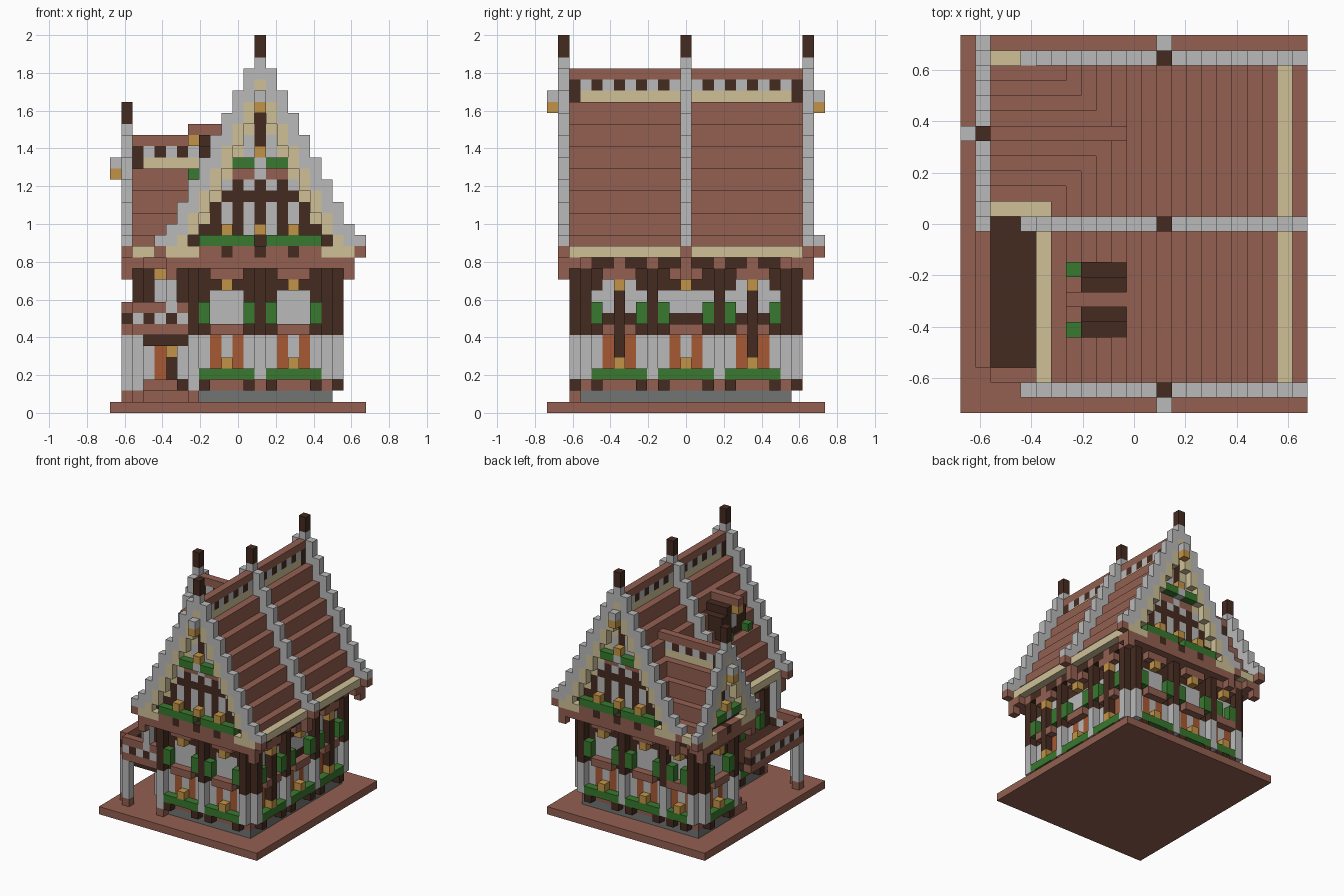
import bpy
import bmesh

CELL = 1 / 17
COLOURS = {
    "brown_wood": (.29, .116, .081), "dark_timber": (.06, .024, .015),
    "pale_stone": (.49, .49, .49), "dark_stone": (.17, .175, .175),
    "cream_board": (.62, .53, .31), "leaf_green": (.04, .19, .029),
    "lamp_yellow": (.54, .295, .063), "orange_pane": (.39, .1, .034),
}
BROWN, DARK, PALE, STONE, CREAM, GREEN, LAMP, ORANGE = range(8)

if "Cube" in bpy.data.objects:
    bpy.data.objects.remove(bpy.data.objects["Cube"])

materials = []
for name, rgb in COLOURS.items():
    m = bpy.data.materials.new(name)
    m.use_nodes = True
    m.diffuse_color = (*rgb, 1)
    m.node_tree.nodes["Principled BSDF"].inputs["Base Color"].default_value = (*rgb, 1)
    materials.append(m)

cells = {}  # block position -> (part, colour)


def block(part, colour, xs, ys, zs):
    """Fill a box of blocks; each argument is one index or a (start, end) pair."""
    spans = [range(*s) if isinstance(s, tuple) else (s,) for s in (xs, ys, zs)]
    for x in spans[0]:
        for y in spans[1]:
            for z in spans[2]:
                cells[x, y, z] = (part, colour)


# Facades: u runs along the wall, d is the distance out from it
def front(u, d): return u, 3 - d
def back(u, d): return u, 21 + d
def right(u, d): return 19 + d, u
def left(u, d): return 7 - d, u
def wing_end(u, d): return 3 - d, u


def put(face, part, colour, u, d, zs):
    for k in (range(*u) if isinstance(u, tuple) else (u,)):
        block(part, colour, *face(k, d), zs)


def bay(face, c, w=2, glass=(8, 11), mullion=False):
    """One window bay on both floors, with posts on either side."""
    mid = (c - 1, c + 2)
    put(face, "upper_windows", PALE, mid, 0, glass)
    put(face, "jetty_beams", BROWN, (c - w - 1, c + w + 2), 1, 13)
    for s in (-1, 1):
        put(face, "stone_posts", PALE, c + s * (w + 1), 1, (3, 7))
        put(face, "planter_brackets", DARK, c + s * w, 1, 2)
        put(face, "lower_windows", ORANGE, c + s, 0, (4, 7))
        put(face, "timber_posts", DARK, c + s * (w + 1), 1, (7, 13))
        put(face, "shutters", GREEN, c + s * w, 1, (8, 10))
        put(face, "jetty_beams", DARK, c + s * w, 1, 13)
        put(face, "jetty_beams", DARK, c + s, 1, 13)
        if glass[0] > 8:
            put(face, "upper_windows", PALE, c + s * w, 0, 10)
    put(face, "planters", GREEN, (c - w, c + w + 1), 1, 3)
    put(face, "lamps", LAMP, c, 1, 4)
    put(face, "window_sills", BROWN, mid, 1, 7)
    put(face, "window_heads", BROWN, mid, 1, 12)
    put(face, "lamps", LAMP, c, 1, 11)
    if mullion:
        put(face, "mullions", DARK, c, 1, (5, 11))


def rim_half(z, off):
    return (32 - z - off) // 2 + (z == 15)


def rim(face, c, d, off, boards):
    """Stepped stone gable edge with a finial, and cream boards inside it."""
    for z in range(15, 32 - off):
        n, inner = rim_half(z, off), rim_half(z + 1, off)
        for u in range(-n, n + 1):
            if abs(u) >= inner:
                put(face, "gable_rims", PALE, c + u, d, z)
            elif boards and abs(u) == inner - 1:
                put(face, "gable_boards", CREAM, c + u, d, z)
            elif boards and abs(u) == inner - 2 > n - 3:
                put(face, "gable_boards", CREAM, c + u, d - 1, z)
    put(face, "finials", DARK, c, d, (32 - off, 34 - off))


def gable(face, c, off):
    """Gable wall, its windows and the beam under it."""
    n = rim_half(15, off)
    for z in range(15, 29 - off):
        h = max(0, rim_half(z, off) - 3)
        put(face, "gable_wall", DARK, (c - h, c + h + 1), 1, z)
    rim(face, c, 2, off, True)
    # beam and corner brackets
    put(face, "gable_beam", BROWN, (c - n, c + n + 1), 2, 14)
    put(face, "gable_beam", BROWN, (c - n + 1, c + n), 2, 13)
    put(face, "gable_beam", BROWN, (c - n + 1, c + n), 1, 13)
    for s in (-1, 1):
        put(face, "gable_brackets", BROWN, c + s * (n - 1), 2, 12)
        for k in range(n - 3, n):
            put(face, "gable_boards", CREAM, c + s * k, 2, 14)
    for u in ((-3, 0, 3) if off == 0 else (0,)):
        put(face, "beam_ends", DARK, c + u, 2, 14)
    # upper window with its planter and lamps
    put(face, "gable_planters", GREEN, (c - 2, c + 3), 2, 22 - off)
    put(face, "gable_panes", PALE, c, 2, 22 - off)
    for u in (-1, 1):
        put(face, "gable_panes", PALE, c + u, 1, (23 - off, 25 - off))
    put(face, "lamps", LAMP, c, 2, 23 - off)
    put(face, "lamps", LAMP, c, 3, 27 - off)
    put(face, "lamp_brackets", PALE, c, 3, 28 - off)
    put(face, "lamp_brackets", PALE, c, 2, 28 - off)
    if off == 0:
        for u in (-3, -1, 1, 3):
            put(face, "gable_panes", PALE, c + u, 1, (16, 19))
            put(face, "gable_panes", PALE, c + u, 1, 20)
        put(face, "gable_sill", BROWN, (c - 2, c + 3), 1, 21)
        put(face, "gable_panes", PALE, c, 1, 21)
        put(face, "gable_planters", GREEN, (c - 5, c), 2, 15)
        put(face, "gable_planters", GREEN, (c + 1, c + 6), 2, 15)
        for u in (-3, 0, 3):
            put(face, "lamps", LAMP, c + u, 2, 16)


def roof(part, place, c, start, end, off):
    """Stepped roof with a narrow ridge, hollow in front of the gable walls."""
    for v in range(start, end):
        for z in range(14, 31 - off):
            row = z + off
            n = (29 - row) // 2 + (z == 14) if row < 28 else 0
            colour = CREAM if row == 28 or z == 14 else BROWN
            if row == 29:
                colour = (DARK, PALE)[v % 2]
            for u in range(-n, n + 1):
                if abs(u) >= n - (z > 14) or start + 1 < v < end - 2:
                    block(part, colour, *place(c + u, v), z)


# Ground slab and the solid body of house and wing
block("ground_slab", BROWN, (0, 23), (0, 25), 0)
for xs, ys in (((7, 20), (3, 22)), ((3, 8), (15, 22))):
    for colour, zs in ((STONE, 1), (BROWN, 2), (PALE, (3, 7)), (DARK, (7, 13)), (BROWN, (13, 15))):
        block("house_walls", colour, xs, ys, zs)

# Window bays
for face in (front, back):
    for c in (10, 16):
        bay(face, c)
for c in (6, 18):
    bay(right, c, glass=(9, 12), mullion=True)
bay(right, 12, glass=(9, 11))
bay(left, 6)
bay(wing_end, 18)
bay(back, 5, 1)

# Roofs, gables and the middle rim with its bracket
roof("wing_roof", lambda u, v: (v, u), 18, 2, 13, 6)
roof("main_roof", lambda u, v: (u, v), 13, 2, 23, 0)
gable(front, 13, 0)
gable(back, 13, 0)
gable(wing_end, 18, 6)
rim(lambda u, d: (u, 12), 13, 2, 0, False)
block("middle_bracket", BROWN, (21, 23), 12, 14)
block("middle_bracket", BROWN, 21, 12, (12, 14))

# Balcony: floor, baluster rail and supports
block("balcony_floor", DARK, (2, 7), (3, 14), 7)
block("balcony_beam", DARK, (3, 7), 3, 6)
for z in (7, 8, 9):
    for x in range(2, 7):
        block("balcony_rail", (PALE, DARK)[x % 2] if z == 8 else BROWN, x, 2, z)
    for y in range(3, 14):
        block("balcony_rail", (PALE, DARK)[y % 2] if z == 8 else BROWN, 1, y, z)
for x, y in ((2, 2), (1, 3), (7, 2)):
    block("balcony_posts", PALE, x, y, (2, 7))
    block("post_bases", BROWN, x, y, 1)
block("eave_column", PALE, 5, 2, (9, 14))

# Porch steps, front door and the balcony window above it
block("porch_steps", BROWN, (3, 8), (12, 15), 1)
block("porch_steps", BROWN, (3, 7), (13, 15), 2)
block("door_frame", DARK, (4, 7), 14, (3, 7))
block("front_door", ORANGE, 4, 14, (3, 6))
block("stone_posts", PALE, 3, 14, (3, 7))
block("timber_posts", DARK, 3, 14, (7, 13))
block("timber_posts", DARK, 6, 14, (8, 13))
block("upper_windows", PALE, (4, 6), 15, (8, 12))
block("lamps", LAMP, 4, 14, 12)
for x in (5, 6):
    block("lamps", LAMP, x, 13, 5)

# Roof dormer
for k, top in ((2, 24), (1, 25), (0, 26)):
    for s in (-1, 1):
        block("dormer", DARK, (8, 11), 7 + s * k, (21, top))
block("dormer_ridge", BROWN, (7, 13), 7, 25)
block("dormer_window", PALE, 8, 7, (22, 24))
block("lamps", LAMP, 7, 7, 24)
for y in (5, 9):
    block("dormer_plants", GREEN, 7, y, 21)

# Turn the blocks of every part into one mesh of exposed faces
AXES = ((1, 0, 0), (0, 1, 0), (0, 0, 1))
parts = {}
for p, (part, colour) in cells.items():
    parts.setdefault(part, []).append((p, colour))
for part, items in parts.items():
    bm = bmesh.new()
    slots = sorted({colour for _, colour in items})
    corners = {}

    def corner(q):
        if q not in corners:
            corners[q] = bm.verts.new(((q[0] - 11.5) * CELL, (q[1] - 12.5) * CELL, q[2] * CELL))
        return corners[q]

    for p, colour in items:
        for a in range(3):
            b, c = (a + 1) % 3, (a + 2) % 3
            for s in (0, 1):
                if tuple(p[i] + AXES[a][i] * (2 * s - 1) for i in range(3)) in cells:
                    continue
                quad = []
                for db, dc in ((0, 0), (1, 0), (1, 1), (0, 1)):
                    q = list(p)
                    q[a], q[b], q[c] = q[a] + s, q[b] + db, q[c] + dc
                    quad.append(corner(tuple(q)))
                f = bm.faces.new(quad if s else quad[::-1])
                f.material_index = slots.index(colour)
    mesh = bpy.data.meshes.new(part)
    bm.to_mesh(mesh)
    bm.free()
    for k in slots:
        mesh.materials.append(materials[k])
    bpy.context.collection.objects.link(bpy.data.objects.new(part, mesh))
